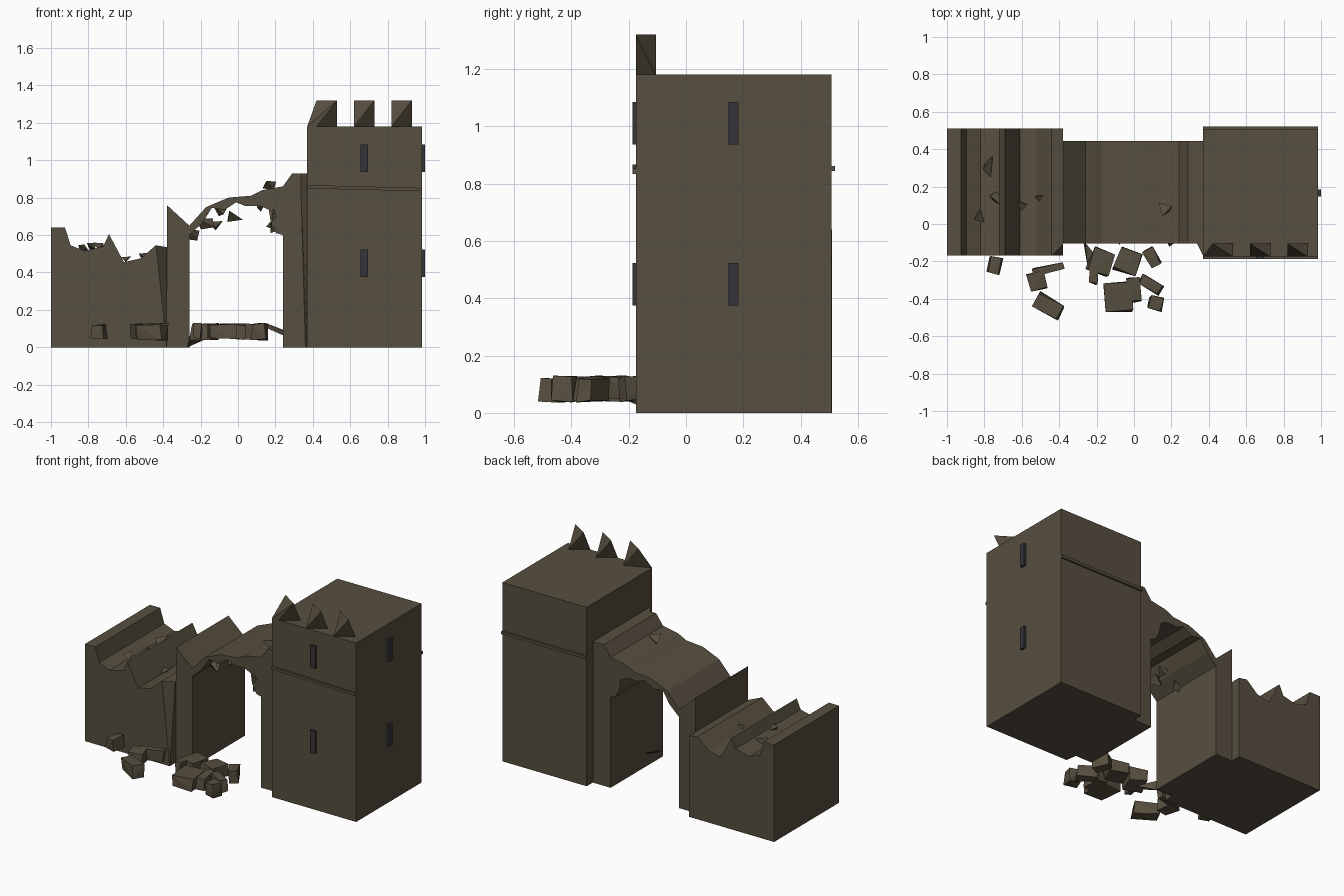
import bpy, bmesh, random
from math import radians
from mathutils import Vector, Matrix

random.seed(4)


def material(name, rgb):
    m = bpy.data.materials.new(name)
    m.diffuse_color = (*rgb, 1)
    return m


STONE = material("stone", (0.095, 0.077, 0.05))
DARK = material("dark_opening", (0.035, 0.035, 0.042))


def finish(name, bm, mat=STONE):
    bmesh.ops.recalc_face_normals(bm, faces=bm.faces)
    me = bpy.data.meshes.new(name)
    bm.to_mesh(me)
    bm.free()
    me.materials.append(mat)
    ob = bpy.data.objects.new(name, me)
    bpy.context.collection.objects.link(ob)
    return ob


def hull(name, pts):
    bm = bmesh.new()
    for p in pts:
        bm.verts.new(p)
    bmesh.ops.convex_hull(bm, input=bm.verts)
    return finish(name, bm)


def box(name, lo, hi, mat=STONE):
    lo, hi = Vector(lo), Vector(hi)
    bm = bmesh.new()
    bmesh.ops.create_cube(bm, size=1)
    bmesh.ops.scale(bm, vec=hi - lo, verts=bm.verts)
    bmesh.ops.translate(bm, vec=(lo + hi) / 2, verts=bm.verts)
    return finish(name, bm, mat)


def extruded(profile, y0, y1):
    bm = bmesh.new()
    f = bm.faces.new([bm.verts.new((x, y0, z)) for x, z in profile])
    new = bmesh.ops.extrude_face_region(bm, geom=[f])["geom"]
    bmesh.ops.translate(bm, vec=(0, y1 - y0, 0),
                        verts=[v for v in new if isinstance(v, bmesh.types.BMVert)])
    return bm


def chunk(name, center, size, turn, jitter=0.008):
    # rough-cut stone: a turned box with nudged corners
    rot = Matrix.Rotation(radians(turn), 3, 'Z')
    pts = []
    for sx in (-.5, .5):
        for sy in (-.5, .5):
            for sz in (-.5, .5):
                p = rot @ Vector((sx * size[0], sy * size[1], sz * size[2]))
                n = Vector([random.uniform(-jitter, jitter) for _ in range(3)])
                pts.append(Vector(center) + p + n)
    return hull(name, pts)


def shard(name, center, size):
    # splinter: stretched tetrahedron
    c = Vector(center)
    base = [(-.5, -.5, -.3), (.5, -.3, .5), (-.2, .5, .4), (.2, .3, -.5)]
    rot = Matrix.Rotation(random.uniform(0, 6.28), 3, 'Z')
    return hull(name, [c + rot @ Vector([a * s for a, s in zip(p, size)]) for p in base])


# tower with front and back string courses
box("tower", (0.37, -0.175, 0), (0.985, 0.507, 1.18))
for side, y0, y1 in (("front", -0.187, -0.17), ("back", 0.5, 0.52)):
    zs = (0.855, 0.84) if side == "front" else (0.85, 0.85)
    hull("string_course_" + side, [(x, y, z + d) for x, z in zip((0.37, 0.985), zs)
                                   for y in (y0, y1) for d in (-.006, .012)])

# slit windows on the front and right faces
for z in (0.375, 0.937):
    box("front_slit", (0.655, -0.187, z), (0.695, -0.16, z + 0.148), DARK)
    box("side_slit", (0.97, 0.148, z), (1.0, 0.184, z + 0.148), DARK)

# broken merlons, each a four-cornered wedge
for x0, x1, extra in ((0.42, 0.53, [(0.37, -0.175, 1.18)]), (0.62, 0.73, []), (0.82, 0.93, [])):
    hull("broken_merlon", [(x0, -0.175, 1.18), (x1, -0.175, 1.32),
                           (x0, -0.105, 1.32), (x1, -0.105, 1.18)] + extra)

# ruined left wall with a jagged top and a chipped front corner
bm = extruded([(-1, 0), (-1, 0.64), (-0.925, 0.64), (-0.895, 0.545), (-0.82, 0.515),
               (-0.72, 0.54), (-0.69, 0.605), (-0.61, 0.455), (-0.52, 0.475),
               (-0.44, 0.545), (-0.38, 0.535), (-0.38, 0)], -0.168, 0.51)
a, b, c = Vector((-0.435, -0.168, 0.52)), Vector((-0.381, -0.168, 0)), Vector((-0.38, -0.11, 0.54))
n = (b - a).cross(c - a)
if n.x < 0:
    n = -n
res = bmesh.ops.bisect_plane(bm, geom=bm.verts[:] + bm.edges[:] + bm.faces[:],
                             plane_co=a, plane_no=n, clear_outer=True)
bmesh.ops.holes_fill(bm, edges=[e for e in bm.edges if e.is_boundary])
finish("ruined_wall", bm)

# gateway: two piers joined by a crumbling vault
finish("gate_arch", extruded([
    (-0.38, 0), (-0.38, 0.76), (-0.26, 0.65), (-0.17, 0.75), (-0.05, 0.8), (0.07, 0.81),
    (0.13, 0.84), (0.24, 0.86), (0.29, 0.93), (0.375, 0.93), (0.375, 0), (0.24, 0),
    (0.24, 0.6), (0.205, 0.61), (0.175, 0.67), (0.165, 0.735), (0.12, 0.755), (0.04, 0.755),
    (-0.01, 0.775), (-0.07, 0.735), (-0.14, 0.745), (-0.19, 0.665), (-0.26, 0.6), (-0.26, 0)],
    -0.103, 0.443))

# sloping buttress where the gate meets the tower
hull("tower_buttress", [(0.335, -0.1, 0.93), (0.335, -0.1, 0.88), (0.372, -0.1, 0), (0.372, -0.175, 0),
                        (0.372, -0.175, 0.93), (0.38, -0.1, 0.93), (0.36, -0.1, 0)])

# splinters hanging under the vault and lying on the wall tops
for c, s in (((-0.17, 0.0, 0.66), (.07, .1, .06)), ((-0.12, 0.12, 0.65), (.07, .06, .05)),
             ((-0.03, 0.05, 0.70), (.08, .08, .06)), ((-0.09, -0.06, 0.73), (.07, .08, .06)),
             ((0.12, 0.0, 0.77), (.08, .1, .09)), ((0.2, -0.08, 0.68), (.08, .08, .14)),
             ((0.21, 0.2, 0.68), (.08, .1, .12)), ((-0.25, 0.1, 0.6), (.06, .1, .06)),
             ((0.17, 0.08, 0.865), (.07, .07, .05)), ((-0.78, 0.31, 0.54), (.11, .05, .04)),
             ((-0.74, 0.14, 0.54), (.06, .07, .04)), ((-0.83, 0.04, 0.53), (.07, .05, .04)),
             ((-0.5, 0.14, 0.485), (.05, .06, .04)), ((-0.6, 0.1, 0.47), (.05, .05, .03))):
    shard("stone_splinter", c, s)

# fallen stones in front of the gate
for x, y, w, d, turn in ((-0.745, -0.225, .065, .085, -10), (-0.515, -0.305, .09, .10, 12),
                         (-0.46, -0.24, .16, .04, 12), (-0.455, -0.44, .15, .085, -30),
                         (-0.175, -0.2, .12, .13, -20), (-0.035, -0.2, .12, .12, -20),
                         (-0.21, -0.26, .04, .12, -5), (-0.085, -0.39, .15, .16, 5),
                         (0.0, -0.35, .06, .13, 5), (0.1, -0.18, .055, .1, 30),
                         (0.09, -0.325, .12, .055, -30), (0.115, -0.425, .07, .065, -15)):
    chunk("fallen_stone", (x, y, 0.083), (w, d, 0.08), turn)

# low debris at the feet of the piers
hull("pier_debris", [(-0.27, -0.1, 0), (-0.18, -0.2, 0.04), (-0.25, -0.22, 0.05), (-0.26, -0.1, 0.06)])
hull("pier_debris", [(0.25, 0.02, 0.06), (0.25, 0.1, 0.09), (0.16, 0.06, 0.125), (0.16, 0.02, 0.1)])
